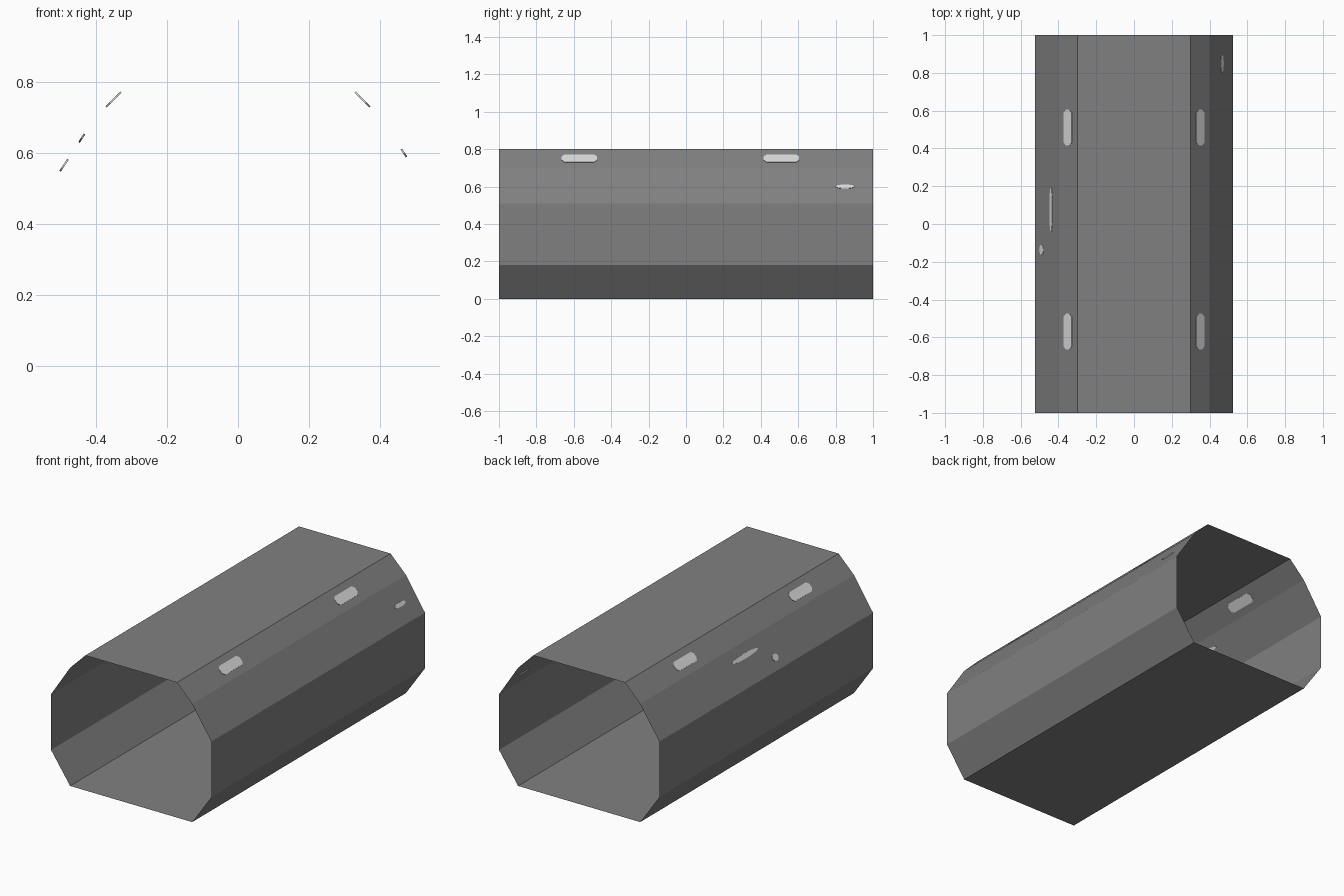
import bpy, bmesh, math
from mathutils import Vector

if "Cube" in bpy.data.objects:
    bpy.data.objects.remove(bpy.data.objects["Cube"])


def material(name, v):
    m = bpy.data.materials.new(name)
    m.diffuse_color = (v, v, v, 1)
    m.use_nodes = True
    m.node_tree.nodes["Principled BSDF"].inputs["Base Color"].default_value = m.diffuse_color
    return m


wall_grey = material("wall grey", 0.216)
lamp_pale = material("lamp pale grey", 0.69)


def finish(bm, name, mat):
    me = bpy.data.meshes.new(name)
    bm.to_mesh(me)
    bm.free()
    ob = bpy.data.objects.new(name, me)
    me.materials.append(mat)
    bpy.context.collection.objects.link(ob)
    return ob


# Open-ended tunnel shell: mirrored half profile (x, z) run along y
half = [(0.4, 0), (0.525, 0.18), (0.525, 0.51), (0.4, 0.7), (0.3, 0.8)]
profile = half + [(-x, z) for x, z in reversed(half)]
bm = bmesh.new()
front = [bm.verts.new((x, -1, z)) for x, z in profile]
back = [bm.verts.new((x, 1, z)) for x, z in profile]
for i in range(len(profile)):
    j = (i + 1) % len(profile)
    bm.faces.new((front[i], front[j], back[j], back[i]))
finish(bm, "tunnel_shell", wall_grey)


def plate(name, side, upper, lower, t, y, outline, thick=0.005):
    """Thin plate set in the sloping wall, seen from inside and outside."""
    a = Vector((side * upper[0], 0, upper[1]))
    b = Vector((side * lower[0], 0, lower[1]))
    down = (b - a).normalized()
    n = Vector((0, 1, 0)).cross(down)
    centre = a.lerp(b, t) + Vector((0, y, 0))
    bm = bmesh.new()
    rings = [[bm.verts.new(centre + Vector((0, u, 0)) + down * v + n * (s * thick / 2))
              for u, v in outline] for s in (-1, 1)]
    count = len(outline)
    bm.faces.new(rings[0])
    bm.faces.new(rings[1])
    for i in range(count):
        j = (i + 1) % count
        bm.faces.new((rings[0][i], rings[0][j], rings[1][j], rings[1][i]))
    bmesh.ops.recalc_face_normals(bm, faces=bm.faces)
    finish(bm, name, lamp_pale)


def chamfered(l, w, c):
    pts = [(l, w - c), (l - c, w)]
    pts += [(-u, v) for u, v in reversed(pts)]
    return pts + [(-u, -v) for u, v in pts]


def ellipse(l, w, n=16):
    return [(l * math.cos(k * math.tau / n), w * math.sin(k * math.tau / n)) for k in range(n)]


# Ceiling lamps on both upper slopes
for side, label in ((1, "right"), (-1, "left")):
    for y, place in ((-0.57, "front"), (0.51, "back")):
        plate(f"ceiling_lamp_{label}_{place}", side, half[4], half[3], 0.5, y,
              chamfered(0.095, 0.029, 0.016))

# Small wall spots on the lower slopes
plate("wall_spot_right", 1, half[3], half[2], 0.53, 0.85, ellipse(0.05, 0.013))
plate("wall_spot_left_long", -1, half[3], half[2], 0.31, 0.077, ellipse(0.12, 0.014))
plate("wall_spot_left_round", -1, half[3], half[2], 0.71, -0.137, ellipse(0.026, 0.02))
